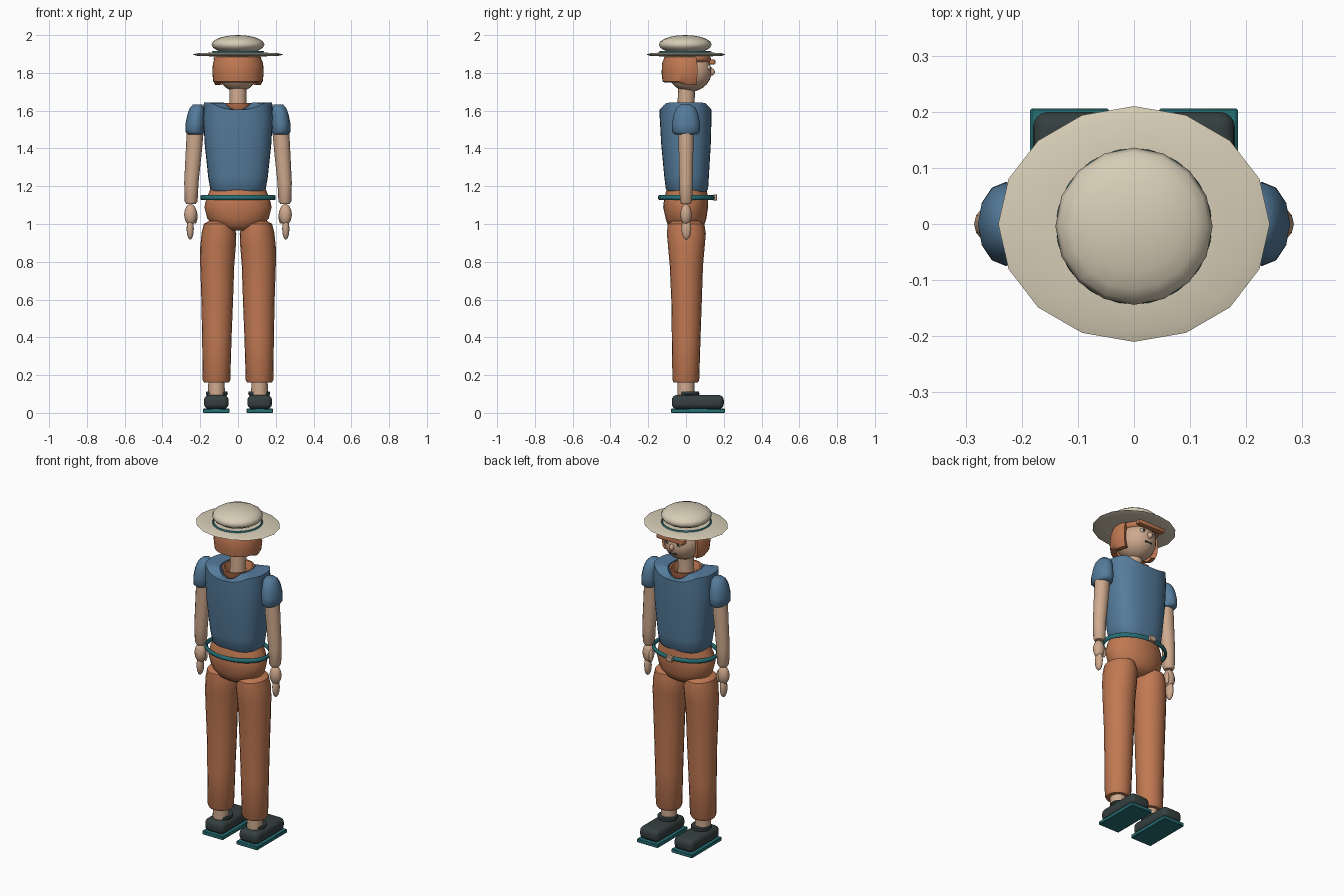
import bpy, bmesh, math
from mathutils import Vector

if "Cube" in bpy.data.objects:
    bpy.data.objects.remove(bpy.data.objects["Cube"])


def material(name, rgb):
    m = bpy.data.materials.new(name)
    m.diffuse_color = (*rgb, 1)
    m.use_nodes = True
    m.node_tree.nodes["Principled BSDF"].inputs["Base Color"].default_value = m.diffuse_color
    return m


SKIN = material("skin", (0.62, 0.40, 0.27))
ORANGE = material("burnt_orange", (0.53, 0.19, 0.085))
BLUE = material("denim_blue", (0.09, 0.20, 0.33))
TEAL = material("teal", (0.02, 0.16, 0.18))
DARK = material("charcoal", (0.035, 0.05, 0.05))
CREAM = material("cream", (0.68, 0.61, 0.47))


def finish(name, bm, mat, angle=40):
    bmesh.ops.recalc_face_normals(bm, faces=bm.faces)
    me = bpy.data.meshes.new(name)
    bm.to_mesh(me)
    bm.free()
    me.materials.append(mat)
    ob = bpy.data.objects.new(name, me)
    bpy.context.collection.objects.link(ob)
    bpy.ops.object.select_all(action='DESELECT')
    ob.select_set(True)
    bpy.context.view_layer.objects.active = ob
    bpy.ops.object.shade_smooth_by_angle(angle=math.radians(angle))
    return ob


def loft(name, rings, mat, n=16, caps=(True, True), power=1.0, lift=None, angle=40):
    """Rings are (x, y, z, rx, ry); lift raises the rim vertices by direction."""
    bm = bmesh.new()
    loops = []
    for i, (x, y, z, rx, ry) in enumerate(rings):
        loop = []
        for k in range(n):
            a = math.tau * k / n
            c, s = math.cos(a), math.sin(a)
            px = math.copysign(abs(c) ** power, c)
            py = math.copysign(abs(s) ** power, s)
            dz = lift(i, c) if lift else 0
            loop.append(bm.verts.new((x + rx * px, y + ry * py, z + dz)))
        loops.append(loop)
    for a, b in zip(loops, loops[1:]):
        for k in range(n):
            j = (k + 1) % n
            bm.faces.new((a[k], a[j], b[j], b[k]))
    if caps[0]:
        bm.faces.new(loops[0][::-1])
    if caps[1]:
        bm.faces.new(loops[-1])
    return finish(name, bm, mat, angle)


def ball(name, loc, radii, mat, u=16, v=10):
    bm = bmesh.new()
    bmesh.ops.create_uvsphere(bm, u_segments=u, v_segments=v, radius=1)
    for p in bm.verts:
        p.co = Vector(loc) + Vector([p.co[i] * radii[i] for i in range(3)])
    return finish(name, bm, mat, 60)


def box(name, lo, hi, mat, bevel=0.0, segments=3):
    bm = bmesh.new()
    bmesh.ops.create_cube(bm, size=1)
    for p in bm.verts:
        p.co = [lo[i] + (p.co[i] + 0.5) * (hi[i] - lo[i]) for i in range(3)]
    if bevel:
        bmesh.ops.bevel(bm, geom=bm.edges[:], offset=bevel, segments=segments,
                        affect='EDGES', profile=0.5)
    return finish(name, bm, mat)


def tube_ring(name, loc, rx, ry, tr, tz, mat, n=32, m=8):
    """Oval ring with an elliptical cross-section."""
    bm = bmesh.new()
    rows = []
    for k in range(n):
        a = math.tau * k / n
        rows.append([bm.verts.new((loc[0] + (rx + tr * math.cos(math.tau * j / m)) * math.cos(a),
                                   loc[1] + (ry + tr * math.cos(math.tau * j / m)) * math.sin(a),
                                   loc[2] + tz * math.sin(math.tau * j / m)))
                     for j in range(m)])
    for k in range(n):
        a, b = rows[k], rows[(k + 1) % n]
        for j in range(m):
            i = (j + 1) % m
            bm.faces.new((a[j], b[j], b[i], a[i]))
    return finish(name, bm, mat, 60)


# Sun hat
loft("hat_brim", [(0, 0, 1.888, .15, .14), (0, 0, 1.890, .215, .19), (0, 0, 1.897, .242, .21),
                  (0, 0, 1.904, .215, .19), (0, 0, 1.908, .13, .13)], CREAM, 16, angle=60)
tube_ring("hat_band", (0, -.004, 1.907), .134, .134, .005, .008, TEAL)
ball("hat_crown", (0, -.004, 1.95), (.14, .14, .05), CREAM, 16, 10)

# Head and face
ball("head", (0, .02, 1.805), (.105, .115, .105), SKIN, 20, 14)
ball("nose", (0, .135, 1.805), (.014, .018, .02), SKIN, 10, 8)
box("mouth", (-.022, .118, 1.762), (.022, .127, 1.77), DARK)
for side, s in (("left", -1), ("right", 1)):
    ball(side + "_eye", (s * .038, .12, 1.828), (.016, .012, .014), CREAM, 10, 8)
    ball(side + "_pupil", (s * .038, .13, 1.828), (.007, .005, .007), DARK, 8, 6)
loft("neck", [(0, 0, 1.56, .05, .05), (0, 0, 1.64, .045, .045), (0, .005, 1.74, .045, .045)], SKIN)


# Bobbed hair: arc-shaped shell, open at the face
def hair():
    bm = bmesh.new()
    rows = []
    for z, r, cut in ((1.735, .095, 0), (1.735, .120, 0), (1.755, .131, 1), (1.80, .136, 1),
                      (1.85, .133, 1), (1.885, .120, 1), (1.905, .08, 1)):
        row = []
        for k in range(25):
            a = math.radians(152 + 236 * k / 24)
            back = 0.014 * (1 - cut) * min(1, max(0, -math.sin(a)) * 3)
            row.append(bm.verts.new((r * math.cos(a), r * .95 * math.sin(a), z + back)))
        rows.append(row)
    for a, b in zip(rows, rows[1:]):
        for k in range(24):
            bm.faces.new((a[k], a[k + 1], b[k + 1], b[k]))
    for k in (0, 24):
        bm.faces.new([r[k] for r in rows])
    finish("hair", bm, ORANGE)


hair()
ball("hair_top", (-.012, .015, 1.875), (.118, .118, .04), ORANGE)
box("fringe", (-.09, .122, 1.845), (.09, .155, 1.87), ORANGE, .005, 2)

# Shirt with raised shoulders and an open neckline
loft("shirt", [(0, .005, 1.17, .135, .10), (0, .005, 1.185, .147, .112), (0, .003, 1.25, .158, .118),
               (0, 0, 1.42, .176, .131), (0, -.002, 1.56, .184, .137), (0, -.002, 1.605, .181, .137),
               (0, 0, 1.605, .09, .10), (0, 0, 1.57, .085, .095)],
     BLUE, 32, (True, True), .8,
     lambda i, c: .038 * min(1, abs(c) * 1.35) ** 2 if i in (5, 6) else 0)
loft("collar", [(0, .002, 1.595, .07, .085), (0, .002, 1.615, .078, .094), (0, .002, 1.64, .085, .098),
                (0, .002, 1.64, .075, .088), (0, .002, 1.59, .06, .07)], ORANGE, 20, (False, False))

# Hips, belt and buckle
loft("hips", [(0, 0, .965, .07, .06), (0, 0, .99, .13, .095), (0, 0, 1.03, .163, .108),
              (0, -.002, 1.09, .178, .119), (0, 0, 1.14, .167, .115), (0, .005, 1.19, .143, .105)],
     ORANGE, 24, angle=60)
tube_ring("belt", (0, .002, 1.14), .191, .142, .009, .014, TEAL)
box("buckle", (-.022, .143, 1.124), (.022, .165, 1.156), SKIN, .003, 1)

# Limbs, both sides
for side, s in (("left", -1), ("right", 1)):
    loft(side + "_trouser_leg", [
        (s * .105, 0, 1.015, .05, .07), (s * .103, 0, 1.0, .078, .097), (s * .101, .002, .95, .092, .103),
        (s * .106, .002, .88, .094, .097), (s * .110, .002, .78, .090, .088),
        (s * .110, .003, .60, .084, .081), (s * .112, .001, .40, .078, .076),
        (s * .114, -.001, .175, .073, .071), (s * .114, -.001, .16, .066, .064)], ORANGE, 20)
    loft(side + "_ankle", [(s * .114, 0, .07, .045, .045), (s * .114, 0, .18, .043, .045)], SKIN)
    loft(side + "_shoe_opening", [(s * .112, .015, .088, .05, .05), (s * .112, .015, .10, .058, .056),
                                  (s * .112, .015, .112, .056, .054)], DARK)
    box(side + "_shoe", (s * .115 - .065, -.075, .02), (s * .115 + .065, .2, .095), DARK, .028, 4)
    box(side + "_sole", (s * .115 - .07, -.08, 0), (s * .115 + .07, .206, .022), TEAL, .003, 1)

    loft(side + "_sleeve", [
        (s * .226, 0, 1.475, .042, .062), (s * .228, 0, 1.488, .05, .075), (s * .227, 0, 1.53, .051, .074),
        (s * .222, 0, 1.58, .046, .066), (s * .217, 0, 1.615, .038, .05),
        (s * .214, 0, 1.633, .024, .026)], BLUE, 12, angle=50)
    loft(side + "_arm", [
        (s * .249, 0, 1.105, .024, .026), (s * .248, 0, 1.12, .034, .033), (s * .247, 0, 1.22, .038, .036),
        (s * .236, 0, 1.36, .042, .039), (s * .226, 0, 1.50, .045, .042)], SKIN, 14)
    ball(side + "_palm", (s * .251, 0, 1.05), (.034, .03, .056), SKIN, 12, 10)
    ball(side + "_fingers", (s * .253, .002, .975), (.019, .026, .058), SKIN, 12, 10)
    ball(side + "_thumb", (s * .226, .012, 1.04), (.012, .014, .038), SKIN, 10, 8)
